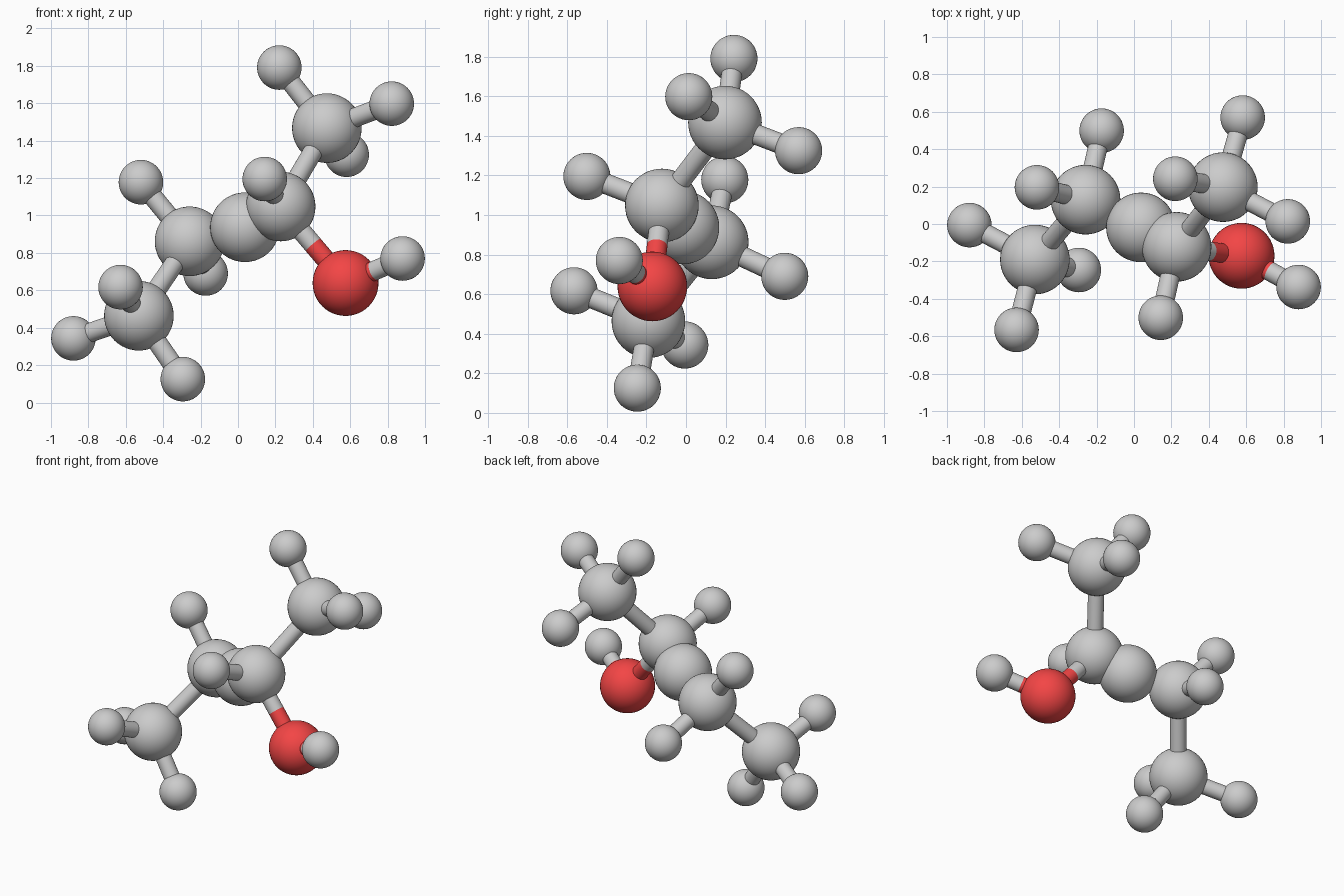
import bpy
from mathutils import Vector

if "Cube" in bpy.data.objects:
    bpy.data.objects.remove(bpy.data.objects["Cube"])

red = bpy.data.materials.new("oxygen_red")
red.diffuse_color = (0.9, 0.06, 0.06, 1)
red.use_nodes = True
red.node_tree.nodes["Principled BSDF"].inputs["Base Color"].default_value = red.diffuse_color

RADIUS = {"carbon": 0.186, "oxygen": 0.176, "hydrogen": 0.119}
BOND_R = 0.052

# atom name -> centre
ATOMS = {
    "carbon_1": (-0.53, -0.19, 0.464),
    "carbon_2": (-0.259, 0.13, 0.862),
    "carbon_middle": (0.037, -0.018, 0.937),
    "carbon_3": (0.228, -0.122, 1.048),
    "carbon_4": (0.475, 0.197, 1.467),
    "oxygen": (0.575, -0.17, 0.639),
    "hydrogen_1a": (-0.88, -0.006, 0.343),
    "hydrogen_1b": (-0.295, -0.246, 0.125),
    "hydrogen_1c": (-0.628, -0.566, 0.617),
    "hydrogen_2a": (-0.519, 0.196, 1.178),
    "hydrogen_2b": (-0.173, 0.499, 0.69),
    "hydrogen_3a": (0.143, -0.501, 1.195),
    "hydrogen_4a": (0.221, 0.242, 1.791),
    "hydrogen_4b": (0.822, 0.014, 1.598),
    "hydrogen_4c": (0.581, 0.569, 1.325),
    "hydrogen_o": (0.88, -0.337, 0.77),
}


def finish(name, red_part):
    ob = bpy.context.object
    ob.name = name
    if red_part:
        ob.data.materials.append(red)
    bpy.ops.object.shade_smooth_by_angle()


def half_bond(a, b):
    # Cylinder from atom a to the bond middle, in the colour of atom a
    p = Vector(ATOMS[a])
    mid = (p + Vector(ATOMS[b])) / 2
    d = mid - p
    bpy.ops.mesh.primitive_cylinder_add(
        vertices=32, radius=BOND_R, depth=d.length, location=(p + mid) / 2,
        rotation=d.to_track_quat('Z', 'Y').to_euler())
    finish(f"bond_{a}_to_{b}", a == "oxygen")


# Atom balls
for name, pos in ATOMS.items():
    bpy.ops.mesh.primitive_uv_sphere_add(
        segments=48, ring_count=24, radius=RADIUS[name.split("_")[0]], location=pos)
    finish(name, name == "oxygen")

# Backbone and hydroxyl bonds
bonds = [("carbon_1", "carbon_2"), ("carbon_2", "carbon_3"), ("carbon_3", "carbon_4"),
         ("carbon_3", "oxygen"), ("oxygen", "hydrogen_o")]
# Carbon to hydrogen bonds
bonds += [("carbon_" + h[9], h) for h in ATOMS if h[:8] == "hydrogen" and h[9].isdigit()]

for a, b in bonds:
    half_bond(a, b)
    half_bond(b, a)
